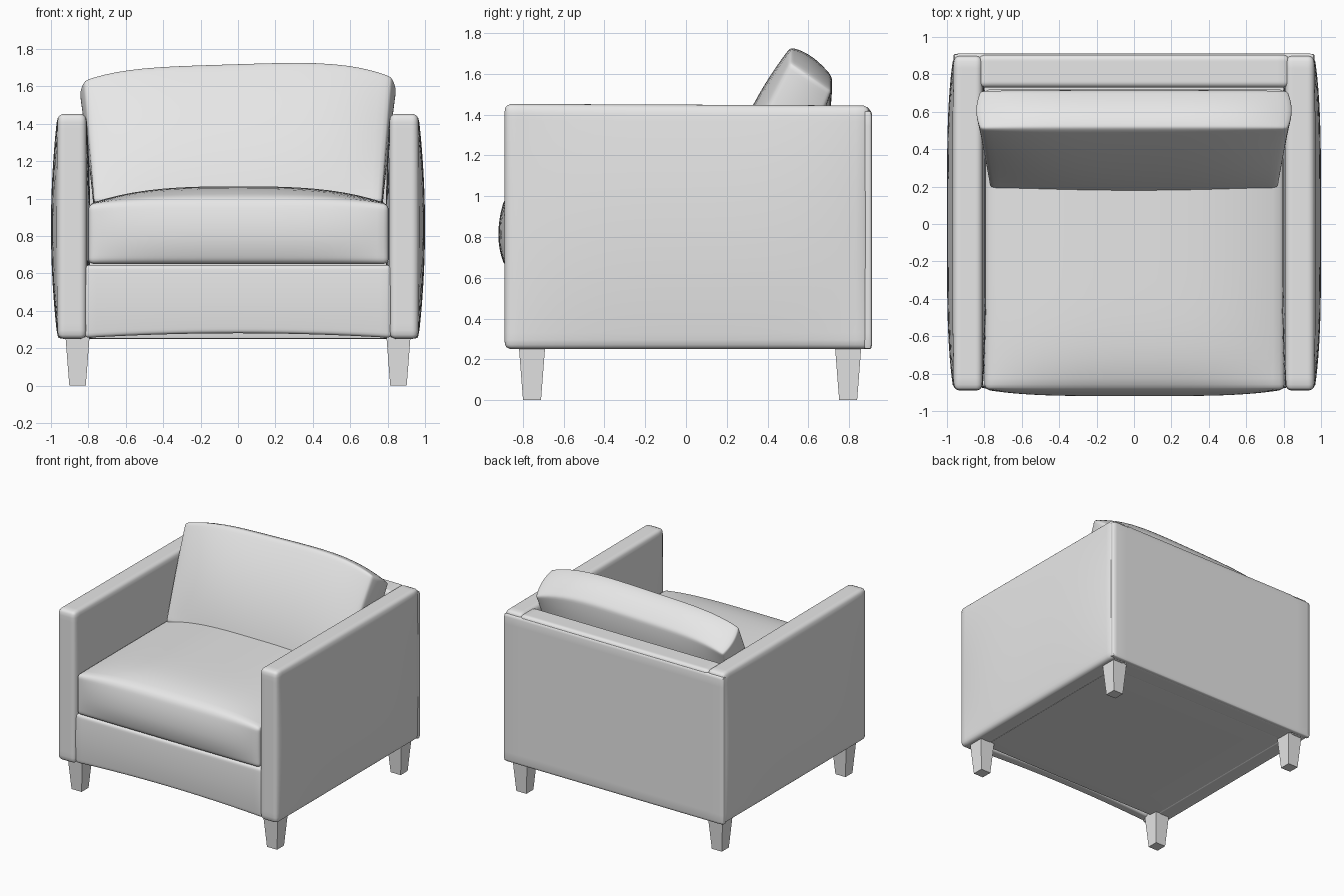
import bpy
import bmesh
import math
from mathutils import Vector

default = bpy.data.objects.get("Cube")
if default:
    bpy.data.objects.remove(default, do_unlink=True)

# One plain grey for upholstery and legs
grey = bpy.data.materials.new("plain grey")
grey.use_nodes = True
grey.diffuse_color = (0.8, 0.8, 0.8, 1)
grey.node_tree.nodes["Principled BSDF"].inputs["Base Color"].default_value = (0.8, 0.8, 0.8, 1)


def finish(name, bm, smooth=True):
    mesh = bpy.data.meshes.new(name)
    bm.to_mesh(mesh)
    bm.free()
    mesh.materials.append(grey)
    for poly in mesh.polygons:
        poly.use_smooth = smooth
    if smooth:
        mesh.set_sharp_from_angle(angle=math.radians(40))
    obj = bpy.data.objects.new(name, mesh)
    bpy.context.scene.collection.objects.link(obj)
    return obj


def soft_box(name, low, high, radius, shape=None, cuts=23):
    """Rounded box between two corners; shape(p, u, v, w) bends it."""
    low, high = Vector(low), Vector(high)
    centre, half = (low + high) / 2, (high - low) / 2
    bm = bmesh.new()
    bmesh.ops.create_cube(bm, size=2)
    bmesh.ops.subdivide_edges(bm, edges=bm.edges[:], cuts=cuts, use_grid_fill=True)
    for vert in bm.verts:
        # Crowd the grid towards the edges, then round them
        unit = [math.sin(c * math.pi / 2) for c in vert.co]
        p = Vector([c * h for c, h in zip(unit, half)])
        core = Vector([max(radius - h, min(h - radius, c)) for c, h in zip(p, half)])
        p = core + (p - core).normalized() * radius
        u, v, w = [c / h for c, h in zip(p, half)]
        p += centre
        vert.co = shape(p, u, v, w) if shape else p
    return finish(name, bm)


# Arms: padded outwards and slightly inwards
def arm_shape(side):
    def shape(p, u, v, w):
        out = u * side
        swell = (1 - w * w) * (1 - v ** 4)
        p.x += side * swell * (0.035 * max(out, 0) - 0.02 * max(-out, 0))
        p.z += 0.008 * max(w, 0) * (1 - v) / 2
        return p
    return shape


for side, label in ((1, "left"), (-1, "right")):
    inner, outer = 0.81 * side, 0.965 * side
    soft_box(label + "_arm", (min(inner, outer), -0.89, 0.25),
             (max(inner, outer), 0.90, 1.445), 0.035, arm_shape(side))

# Back frame and its flat rear panel
soft_box("back_frame", (-0.83, 0.73, 0.25), (0.83, 0.905, 1.44), 0.03)
soft_box("rear_panel", (-0.965, 0.87, 0.25), (0.965, 0.912, 1.42), 0.015, cuts=11)

# Base under the seat
soft_box("seat_base", (-0.83, -0.76, 0.25), (0.83, 0.80, 0.62), 0.01, cuts=7)


def rail_shape(p, u, v, w):
    p.z += 0.025 * (1 - u * u) * max(-w, 0)
    p.y -= 0.01 * max(-v, 0) * (1 - w * w)
    return p


soft_box("front_rail", (-0.82, -0.87, 0.255), (0.82, -0.79, 0.645), 0.02, rail_shape)


# Seat cushion: crowned top and bulging front
def seat_shape(p, u, v, w):
    crown = (1 - abs(u) ** 3) * (1 - max(-v, 0) ** 6)
    p.z += 0.095 * crown * max(w, 0)
    p.z += 0.03 * (1 - u ** 4) * max(w, 0) * max(-v, 0) ** 6
    p.y -= 0.035 * max(-v, 0) * (1 - w * w) * (1 - u ** 4)
    return p


soft_box("seat_cushion", (-0.80, -0.885, 0.65), (0.805, 0.72, 0.97), 0.03, seat_shape)


# Back cushion: a leaning pillow, wider at the top
FRONT_LOW, FRONT_TOP = Vector((0, 0.19, 0.98)), Vector((0, 0.51, 1.72))
REAR_LOW, REAR_TOP = Vector((0, 0.50, 0.92)), Vector((0, 0.715, 1.58))


def pillow_shape(p, u, v, w):
    s, t = (v + 1) / 2, (w + 1) / 2
    front = FRONT_LOW.lerp(FRONT_TOP, t)
    rear = REAR_LOW.lerp(REAR_TOP, t)
    q = front.lerp(rear, s)
    swell = (1 - w * w) * (1 - u ** 4)
    q.y -= (0.045 * swell + 0.03 * (1 - u * u) * (1 - t)) * (1 - s)
    q.y += 0.06 * swell * s
    q.z += 0.02 * swell * (1 - s)
    # Uneven crown along the top, plump between the seams
    q.z += t * t * (0.012 * math.sin(2.2 * u) - 0.075 * abs(u) ** 4)
    q.z += 0.03 * t ** 4 * (1 - v * v) * (1 - u ** 4)
    q.x = u * (0.77 + 0.05 * t + 0.025 * (1 - v * v) * t)
    return q


soft_box("back_cushion", (-0.8, -0.16, -0.4), (0.8, 0.16, 0.4), 0.02, pillow_shape)

# Four tapered square legs
for side, label in ((1, "left"), (-1, "right")):
    for y, end in ((-0.755, "front"), (0.795, "back")):
        bm = bmesh.new()
        bmesh.ops.create_cube(bm, size=1)
        for vert in bm.verts:
            top = vert.co.z > 0
            width = 0.13 if top else 0.088
            vert.co = (0.858 * side + vert.co.x * width, y + vert.co.y * width,
                       0.27 if top else 0)
        finish(f"{end}_{label}_leg", bm, smooth=False)
